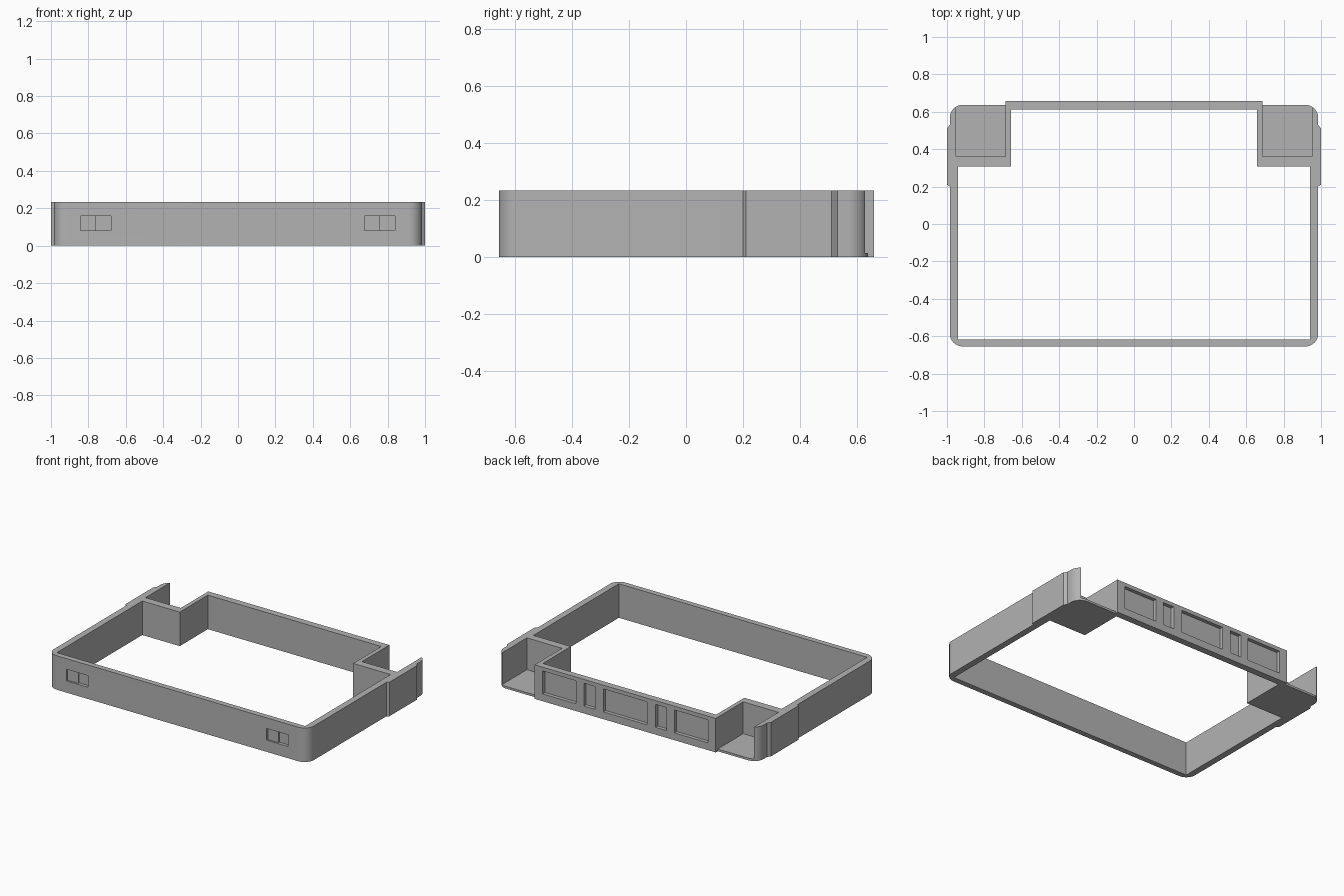
import bpy, bmesh, math
from mathutils import Matrix

HEIGHT, FLOOR = 0.233, 0.015
SIDE, RADIUS = 0.985, 0.07           # outer half width and corner radius
FRONT, CORNER_BACK, BACK = -0.655, 0.637, 0.658
POCKET_IN, POCKET_OUT, POCKET_FRONT = 0.686, 0.953, 0.361

cube = bpy.data.objects.get("Cube")
if cube:
    bpy.data.objects.remove(cube, do_unlink=True)

grey = bpy.data.materials.new("plain_grey")
grey.use_nodes = True
colour = (0.45, 0.45, 0.45, 1)
grey.diffuse_color = colour
grey.node_tree.nodes["Principled BSDF"].inputs["Base Color"].default_value = colour


def arc(cy, start, end, steps=12):
    """Points on a corner arc at the +x side."""
    angles = [start + (end - start) * i / steps for i in range(steps + 1)]
    return [(SIDE - RADIUS + RADIUS * math.cos(a), cy + RADIUS * math.sin(a)) for a in angles]


def mirrored(half):
    """Close a half outline by mirroring it over x = 0."""
    return half + [(-x, y) for x, y in reversed(half)]


def prism(name, loops, height):
    """Fill nested outlines and extrude them upwards."""
    bm = bmesh.new()
    for loop in loops:
        verts = [bm.verts.new((x, y, 0)) for x, y in loop]
        for a, b in zip(verts, verts[1:] + verts[:1]):
            bm.edges.new((a, b))
    bmesh.ops.triangle_fill(bm, edges=bm.edges[:], use_beauty=True)
    up = bmesh.ops.extrude_face_region(bm, geom=bm.faces[:])["geom"]
    bmesh.ops.translate(bm, verts=[g for g in up if isinstance(g, bmesh.types.BMVert)],
                        vec=(0, 0, height))
    bmesh.ops.recalc_face_normals(bm, faces=bm.faces[:])
    mesh = bpy.data.meshes.new(name)
    bm.to_mesh(mesh)
    bm.free()
    mesh.materials.append(grey)
    obj = bpy.data.objects.new(name, mesh)
    bpy.context.scene.collection.objects.link(obj)
    return obj


def activate(obj):
    bpy.ops.object.select_all(action='DESELECT')
    obj.select_set(True)
    bpy.context.view_layer.objects.active = obj


def cut_box(target, x, y, z):
    """Cut a box, given as (low, high) ranges, out of the target."""
    bm = bmesh.new()
    size = [r[1] - r[0] for r in (x, y, z)]
    mid = [(r[0] + r[1]) / 2 for r in (x, y, z)]
    bmesh.ops.create_cube(bm, size=1, matrix=Matrix.Translation(mid) @ Matrix.Diagonal((*size, 1)))
    mesh = bpy.data.meshes.new("recess_cutter")
    bm.to_mesh(mesh)
    bm.free()
    mesh.materials.append(grey)
    cutter = bpy.data.objects.new("recess_cutter", mesh)
    cutter.hide_render = True
    bpy.context.scene.collection.objects.link(cutter)
    mod = target.modifiers.new("recess", 'BOOLEAN')
    mod.operation, mod.solver, mod.object = 'DIFFERENCE', 'EXACT', cutter
    activate(target)
    bpy.ops.object.modifier_apply(modifier=mod.name)
    bpy.data.objects.remove(cutter, do_unlink=True)


# Wall: rounded front corners, side grips, open rear pockets, raised back panel
tip = math.acos((POCKET_OUT - SIDE + RADIUS) / RADIUS)
rear_y = CORNER_BACK - RADIUS
outer = arc(FRONT + RADIUS, -math.pi / 2, 0)
outer += [(SIDE, 0.2), (1, 0.21), (1, 0.51), (SIDE, 0.53)]
outer += arc(rear_y, 0, tip)
outer += [(POCKET_OUT, POCKET_FRONT), (POCKET_IN, POCKET_FRONT), (POCKET_IN, BACK)]
inner = [(0.941, -0.617), (0.941, 0.308), (0.657, 0.308), (0.657, 0.612)]
wall = prism("frame_wall", [mirrored(outer), mirrored(inner)], HEIGHT)

# Back panel recesses: three wide and two narrow
for centre, half in ((-0.5, 0.127), (-0.272, 0.042), (0, 0.165), (0.272, 0.042), (0.5, 0.127)):
    cut_box(wall, (centre - half, centre + half), (BACK - 0.025, BACK + 0.1), (0.05, 0.207))

# Front slots: each has a shallow and a deeper half
for left in (-0.842, 0.676):
    cut_box(wall, (left, left + 0.163), (FRONT - 0.1, FRONT + 0.012), (0.08, 0.16))
    cut_box(wall, (left + 0.082, left + 0.163), (FRONT - 0.1, FRONT + 0.022), (0.08, 0.16))

# Thin floors of the rear pockets
floor = [(POCKET_IN, CORNER_BACK), (POCKET_IN, POCKET_FRONT), (POCKET_OUT, POCKET_FRONT)]
floor += arc(rear_y, tip, math.pi / 2)
parts = [wall]
for name, side in (("left_pocket_floor", 1), ("right_pocket_floor", -1)):
    parts.append(prism(name, [[(side * x, y) for x, y in floor]], FLOOR))

for part in parts:
    activate(part)
    bpy.ops.object.shade_smooth_by_angle(angle=math.radians(30))
